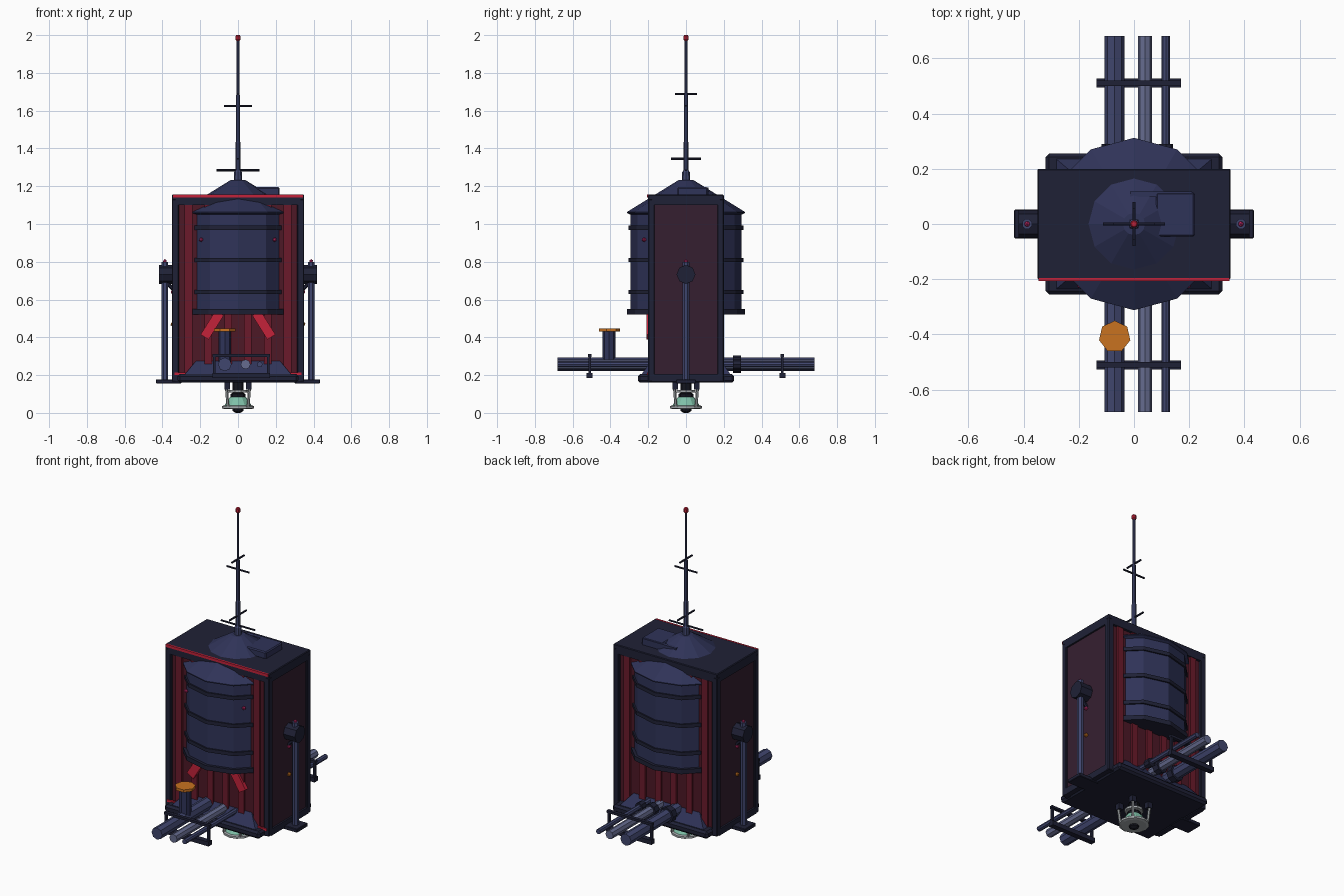
import bpy, bmesh, math
from mathutils import Vector, Matrix

if "Cube" in bpy.data.objects:
    bpy.data.objects.remove(bpy.data.objects["Cube"])


def mat(name, hexcol):
    rgb = [int(hexcol[i:i + 2], 16) / 255 for i in (0, 2, 4)]
    lin = [c / 12.92 if c <= 0.04045 else ((c + 0.055) / 1.055) ** 2.4 for c in rgb]
    m = bpy.data.materials.new(name)
    m.diffuse_color = (*lin, 1)
    m.use_nodes = True
    m.node_tree.nodes["Principled BSDF"].inputs["Base Color"].default_value = m.diffuse_color
    return m


FRAME = mat("dark_frame", "1f2136")
TANK = mat("tank_navy", "2f3358")
PIPE = mat("pipe_blue", "40466e")
STEEL = mat("pale_steel", "666c90")
SIDE = mat("side_maroon", "351f30")
WALL = mat("wall_red", "4d1826")
RIB = mat("rib_red", "6b1a2b")
RED = mat("bright_red", "c4223a")
PINK = mat("lamp_pink", "c42a6a")
ORANGE = mat("orange", "c87220")
GREEN = mat("nozzle_green", "7fc0a8")
GREY = mat("light_grey", "a4a9ac")
BLACK = mat("black", "15161f")


def finish(name, bm, m):
    bmesh.ops.recalc_face_normals(bm, faces=bm.faces)
    me = bpy.data.meshes.new(name)
    bm.to_mesh(me)
    bm.free()
    ob = bpy.data.objects.new(name, me)
    me.materials.append(m)
    bpy.context.collection.objects.link(ob)
    return ob


def box(name, x, y, z, m, bevel=0, taper=None):
    """Box from (min, max) ranges; taper scales the top in x and y."""
    bm = bmesh.new()
    bmesh.ops.create_cube(bm, size=1)
    for v in bm.verts:
        t = taper if taper and v.co.z > 0 else (1, 1)
        v.co = Vector(((x[0] + x[1]) / 2 + v.co.x * (x[1] - x[0]) * t[0],
                       (y[0] + y[1]) / 2 + v.co.y * (y[1] - y[0]) * t[1],
                       (z[0] + z[1]) / 2 + v.co.z * (z[1] - z[0])))
    if bevel:
        bmesh.ops.bevel(bm, geom=bm.edges[:], offset=bevel, segments=1, affect='EDGES')
    return finish(name, bm, m)


def lathe(name, profile, n, m, centre=(0, 0, 0), turn=0.0):
    """Closed n-sided solid from (radius, z) points."""
    bm = bmesh.new()
    rings = [[bm.verts.new((centre[0] + r * math.cos(turn + k * math.tau / n),
                            centre[1] + r * math.sin(turn + k * math.tau / n),
                            centre[2] + z)) for k in range(n)] for r, z in profile]
    for a, b in zip(rings, rings[1:]):
        for k in range(n):
            j = (k + 1) % n
            bm.faces.new((a[k], a[j], b[j], b[k]))
    bm.faces.new(rings[0][::-1])
    bm.faces.new(rings[-1])
    return finish(name, bm, m)


def rod(name, p, q, r, n, m):
    p, q = Vector(p), Vector(q)
    bm = bmesh.new()
    bmesh.ops.create_cone(bm, cap_ends=True, segments=n, radius1=r, radius2=r, depth=(q - p).length)
    rot = (q - p).to_track_quat('Z', 'Y').to_matrix().to_4x4()
    bmesh.ops.transform(bm, matrix=Matrix.Translation((p + q) / 2) @ rot, verts=bm.verts)
    return finish(name, bm, m)


def lamp(name, p, r, m):
    bm = bmesh.new()
    bmesh.ops.create_icosphere(bm, subdivisions=1, radius=r, matrix=Matrix.Translation(p))
    return finish(name, bm, m)


# Cabinet: core, frame, roof
box("cabinet_core", (-.335, .335), (-.185, .185), (.18, 1.14), WALL)
box("roof_slab", (-.35, .35), (-.2, .2), (1.125, 1.155), FRAME, .004)
box("roof_trim", (-.345, .345), (-.206, -.195), (1.14, 1.156), RED)
box("sill_trim", (-.335, .335), (-.206, -.195), (.2, .213), RED)
for s in (-1, 1):
    box("side_panel", sorted((s * .33, s * .34)), (-.18, .18), (.19, 1.13), SIDE)
    for t in (-1, 1):
        box("corner_post", sorted((s * .313, s * .35)), sorted((t * .166, t * .2)), (.165, 1.13), FRAME, .004)
    for z in ((.165, .205), (1.1, 1.13)):
        box("side_rail", sorted((s * .32, s * .35)), (-.18, .18), z, FRAME)
        box("face_rail", (-.33, .33), sorted((s * .17, s * .2)), z, FRAME)
    for x in (-.262, -.157, -.052, .052, .157, .262):
        box("wall_rib", (x - .02, x + .02), sorted((s * .18, s * .197)), (.2, 1.11), RIB)

# Base plinth
box("base_plinth", (-.32, .32), (-.255, .255), (.16, .205), FRAME, .012)
box("plinth_skirt", (-.285, .285), (-.238, .238), (.2, .275), TANK, 0, (.78, .78))

# Twelve-sided tank through the cabinet
T = math.pi / 2
lathe("tank_body", [(.295, .54), (.295, 1.07)], 12, TANK, turn=T)
lathe("tank_roof", [(.295, 1.05), (.312, 1.058), (.312, 1.064), (.04, 1.232)], 12, TANK, turn=T)
lathe("tank_flange", [(.312, .522), (.312, .55)], 12, FRAME, turn=T)
for z in (.64, .81, .98):
    lathe("tank_band", [(.304, z - .011), (.304, z + .011)], 12, FRAME, turn=T)
for s in (-1, 1):
    # Red struts and lamps on the front
    strut = box("tank_strut", (-.025, .025), (-.012, .012), (-.075, .075), RED)
    strut.location = (s * .137, -.198, .465)
    strut.rotation_euler = (0, -s * math.radians(32), 0)
    lamp("tank_lamp", (s * .195, -.222, .917), .012, PINK)

# Roof hatch and duct
box("roof_hatch", (.08, .22), (-.045, .115), (1.15, 1.195), TANK, .006)
box("roof_duct", (-.015, .21), (.097, .118), (1.15, 1.193), TANK)

# Mast with crossbars
lathe("mast", [(.022, 1.21), (.02, 1.275), (.013, 1.285), (.013, 1.43), (.01, 1.44),
               (.01, 1.68), (.007, 1.69), (.007, 1.975)], 8, PIPE)
for z, h, axis in ((1.285, .113, 0), (1.345, .08, 1), (1.625, .075, 0), (1.688, .058, 1)):
    d = Vector((h, 0, 0) if axis == 0 else (0, h, 0))
    rod("mast_crossbar", Vector((0, 0, z)) - d, Vector((0, 0, z)) + d, .006, 6, FRAME)
lathe("mast_beacon", [(.009, 1.97), (.014, 1.976), (.014, 1.994), (.009, 2.0)], 8, RED)

# Pipes running front to back with clamps
for x, r, m in ((-.07, .036, PIPE), (.04, .026, STEEL), (.115, .015, PIPE)):
    rod("pipe", (x, -.68, .257), (x, .68, .257), r, 8, m)
    rod("pipe_collar", (x, .25, .257), (x, .29, .257), r + .011, 8, FRAME)
for y in (-.51, .51):
    box("clamp_lower", (-.135, .17), (y - .016, y + .016), (.184, .211), FRAME)
    box("clamp_upper", (-.135, .17), (y - .01, y + .01), (.297, .311), FRAME)
    for x in (-.125, .16):
        box("clamp_bolt", (x - .007, x + .007), (y - .007, y + .007), (.2, .305), FRAME)

# Valve
lathe("valve_stem", [(.034, .27), (.034, .43)], 8, TANK, (-.07, -.408, 0))
lathe("valve_wheel", [(.058, .43), (.058, .446)], 7, ORANGE, (-.07, -.408, 0), T)

# Side risers
for s in (-1, 1):
    box("riser_foot", sorted((s * .3, s * .434)), (-.052, .052), (.156, .178), FRAME, .003)
    lathe("riser_pole", [(.019, .165), (.019, .8)], 8, PIPE, (s * .387, 0, 0), math.pi / 8)
    rod("riser_joint", (s * .338, 0, .733), (s * .418, 0, .733), .05, 8, FRAME)
    rod("riser_brace", (s * .34, 0, .65), (s * .385, 0, .7), .01, 6, FRAME)
    lamp("riser_lamp", (s * .387, 0, .803), .011, PINK)
    lamp("wall_lamp", (s * .345, 0, .64), .012, PINK)
    lamp("wall_marker", (s * .345, 0, .47), .013, ORANGE)

# Thruster underneath
lathe("nozzle_ball", [(.012, 0), (.028, .01), (.028, .03)], 8, BLACK)
lathe("nozzle_plate", [(.07, .02), (.085, .024), (.085, .036), (.07, .04)], 12, GREY)
lathe("nozzle_bell", [(.074, .036), (.045, .08), (.04, .085)], 12, GREEN)
lathe("nozzle_neck", [(.04, .08), (.04, .1), (.03, .105), (.03, .165)], 8, BLACK)
lathe("nozzle_ring", [(.052, .108), (.052, .122)], 10, GREY)
for a in range(4):
    c, d = math.cos(T / 2 + a * T), math.sin(T / 2 + a * T)
    rod("nozzle_strut", (c * .075, d * .075, .03), (c * .09, d * .09, .165), .008, 6, GREY)
    box("nozzle_block", (c * .08 - .015, c * .08 + .015), (d * .08 - .015, d * .08 + .015), (.125, .165), FRAME)
